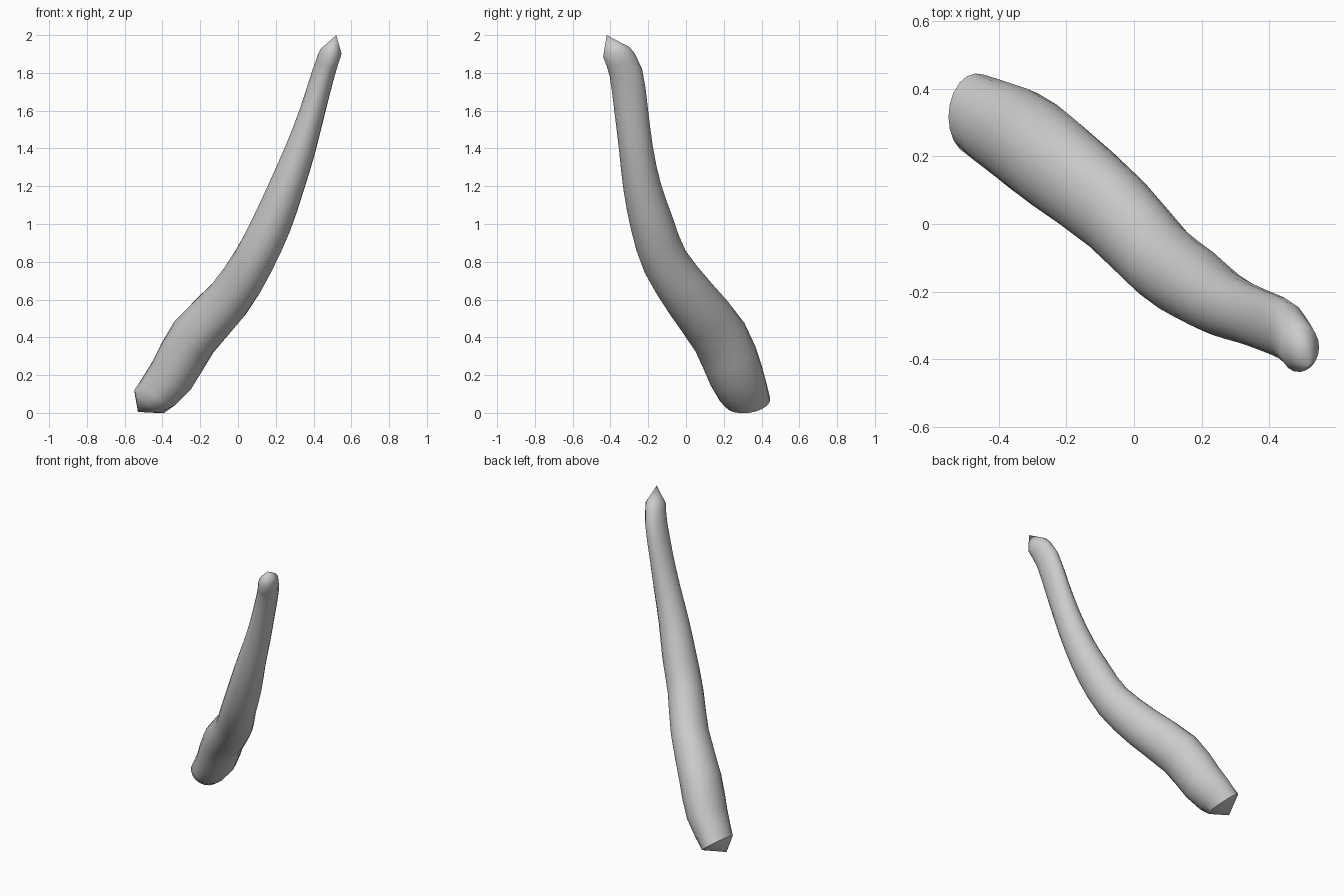
import bpy
import bmesh
from math import cos, sin, tau
from mathutils import Vector

cube = bpy.data.objects.get("Cube")
if cube:
    bpy.data.objects.remove(cube, do_unlink=True)

SIDES = 20
STEPS = 2

# Sections along the horn: x, y, z, half width across, half width in depth
SECTIONS = [Vector(s) for s in (
    (-.47, .325, .06, .10, .122),
    (-.35, .265, .2, .125, .145),
    (-.235, .18, .4, .13, .15),
    (-.05, .028, .6, .118, .138),
    (.08, -.11, .8, .11, .123),
    (.178, -.18, 1, .105, .115),
    (.258, -.233, 1.2, .093, .1),
    (.332, -.265, 1.4, .08, .09),
    (.395, -.29, 1.6, .067, .089),
    (.453, -.318, 1.8, .061, .088),
    (.491, -.368, 1.91, .058, .075),
)]
BASE_POINT = (-.53, .31, .005)
TIP_POINT = (.52, -.42, 2)
BASE_NORMAL = Vector((.6, -.1, .78))
TIP_NORMAL = Vector((.17, -.36, 1))


def smooth_path(points):
    """Catmull-Rom interpolation through all section values."""
    path = []
    last = len(points) - 1
    for i in range(last):
        a, b, c, d = (points[max(0, min(last, i + k))] for k in (-1, 0, 1, 2))
        for s in range(STEPS):
            t = s / STEPS
            path.append(b + (c - a) * (t / 2)
                        + (a * 2 - b * 5 + c * 4 - d) * (t * t / 2)
                        + (b * 3 - a - c * 3 + d) * (t ** 3 / 2))
    return path + [points[last]]


def add_ring(bm, section, normal):
    """Elliptical ring of vertices square to the path."""
    n = normal.normalized()
    across = (Vector((1, 0, 0)) - n * n.x).normalized()
    depth = n.cross(across)
    centre = Vector(section[:3])
    return [bm.verts.new(centre + across * section[3] * cos(tau * k / SIDES)
                         + depth * section[4] * sin(tau * k / SIDES))
            for k in range(SIDES)]


# Horn body
path = smooth_path(SECTIONS)
bm = bmesh.new()
rings = []
for i, section in enumerate(path):
    if i == 0:
        normal = BASE_NORMAL
    elif i == len(path) - 1:
        normal = TIP_NORMAL
    else:
        normal = Vector(path[i + 1][:3]) - Vector(path[i - 1][:3])
    rings.append(add_ring(bm, section, normal))

for low, high in zip(rings, rings[1:]):
    for k in range(SIDES):
        j = (k + 1) % SIDES
        bm.faces.new((low[k], low[j], high[j], high[k]))

# Cone-shaped ends
for ring, point in ((rings[0], BASE_POINT), (rings[-1], TIP_POINT)):
    apex = bm.verts.new(point)
    for k in range(SIDES):
        bm.faces.new((ring[k], ring[(k + 1) % SIDES], apex))

bmesh.ops.recalc_face_normals(bm, faces=bm.faces)
mesh = bpy.data.meshes.new("curved_horn")
bm.to_mesh(mesh)
bm.free()
horn = bpy.data.objects.new("curved_horn", mesh)
bpy.context.collection.objects.link(horn)

# Plain grey material
grey = bpy.data.materials.new("plain grey")
grey.use_nodes = True
colour = (.6, .6, .6, 1)
grey.diffuse_color = colour
grey.node_tree.nodes["Principled BSDF"].inputs["Base Color"].default_value = colour
mesh.materials.append(grey)

bpy.ops.object.select_all(action="DESELECT")
horn.select_set(True)
bpy.context.view_layer.objects.active = horn
bpy.ops.object.shade_smooth_by_angle(angle=.6)
